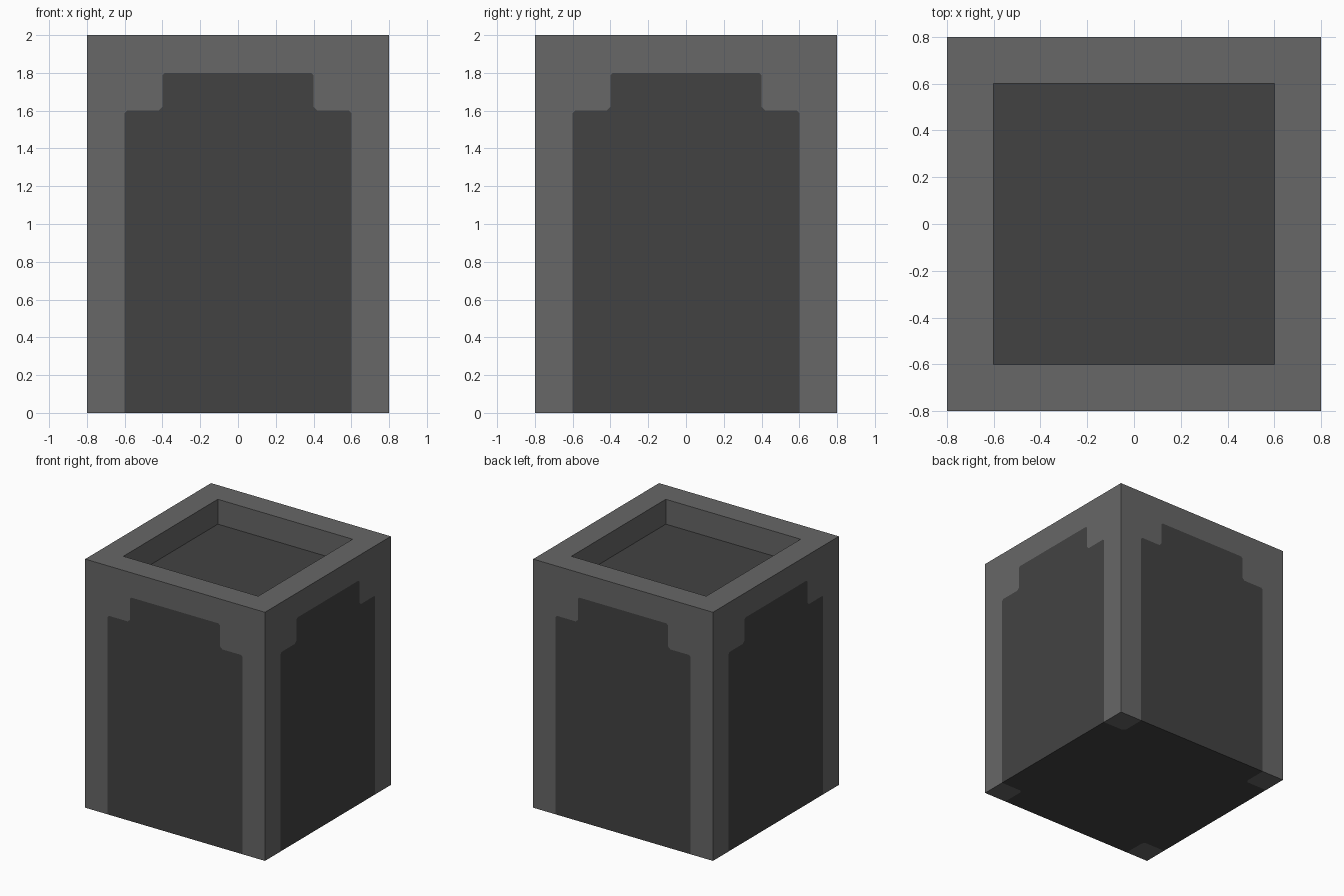
import bpy
import bmesh
import math
from mathutils import Matrix, Vector

cube = bpy.data.objects.get("Cube")
if cube:
    bpy.data.objects.remove(cube, do_unlink=True)

HALF, PANEL, STEP = 0.8, 0.6, 0.4        # half widths: body, panel, panel crown
TOP, CROWN, SHOULDER = 2.0, 1.8, 1.6     # heights: rim, crown and recess floor, shoulder
OUT, INN = 0.012, 0.02                   # clipped outer and inner corners
FRAME, DARK = 0, 1


def material(name, value):
    mat = bpy.data.materials.new(name)
    mat.use_nodes = True
    colour = (value, value, value, 1.0)
    mat.diffuse_color = colour
    bsdf = mat.node_tree.nodes["Principled BSDF"]
    bsdf.inputs["Base Color"].default_value = colour
    bsdf.inputs["Roughness"].default_value = 0.9
    return mat


bm = bmesh.new()


def face(points, mat, turn=0):
    """Add one flat face, turned about z by a number of quarter turns."""
    rot = Matrix.Rotation(turn * math.pi / 2, 3, "Z")
    f = bm.faces.new([bm.verts.new(rot @ Vector(p)) for p in points])
    f.material_index = mat


# Stepped panel outline on the front, from lower right over the top to lower left
right = [(PANEL, 0), (PANEL, SHOULDER - OUT), (PANEL - OUT, SHOULDER),
         (STEP + INN, SHOULDER), (STEP, SHOULDER + INN),
         (STEP, CROWN - OUT), (STEP - OUT, CROWN)]
outline = right + [(-x, z) for x, z in reversed(right)]
panel = [(x, -HALF, z) for x, z in outline]

# Underside: dark centre with a clipped square notch at each corner
notch = [(PANEL, -HALF, 0), (PANEL, -PANEL - INN, 0),
         (PANEL + INN, -PANEL, 0), (HALF, -PANEL, 0)]
underside = []

for k in range(4):
    # Side wall: dark panel and the arch-shaped frame around it
    face(panel, DARK, k)
    face([(HALF, -HALF, 0), (HALF, -HALF, TOP), (-HALF, -HALF, TOP),
          (-HALF, -HALF, 0)] + panel[::-1], FRAME, k)
    # Top rim and recess wall
    face([(-HALF, -HALF, TOP), (HALF, -HALF, TOP),
          (PANEL, -PANEL, TOP), (-PANEL, -PANEL, TOP)], FRAME, k)
    face([(-PANEL, -PANEL, TOP), (PANEL, -PANEL, TOP),
          (PANEL, -PANEL, CROWN), (-PANEL, -PANEL, CROWN)], FRAME, k)
    # Foot of the corner post
    face(notch + [(HALF, -HALF, 0)], FRAME, k)
    rot = Matrix.Rotation(k * math.pi / 2, 3, "Z")
    underside += [rot @ Vector(p) for p in notch]

face(underside, DARK)
# Recess floor
face([(-PANEL, -PANEL, CROWN), (PANEL, -PANEL, CROWN),
      (PANEL, PANEL, CROWN), (-PANEL, PANEL, CROWN)], DARK)

bmesh.ops.remove_doubles(bm, verts=bm.verts[:], dist=0.0005)
bmesh.ops.recalc_face_normals(bm, faces=bm.faces[:])

mesh = bpy.data.meshes.new("panelled_pedestal")
bm.to_mesh(mesh)
bm.free()
mesh.materials.append(material("frame grey", 0.135))
mesh.materials.append(material("dark grey", 0.055))
pedestal = bpy.data.objects.new("panelled_pedestal", mesh)
bpy.context.collection.objects.link(pedestal)
